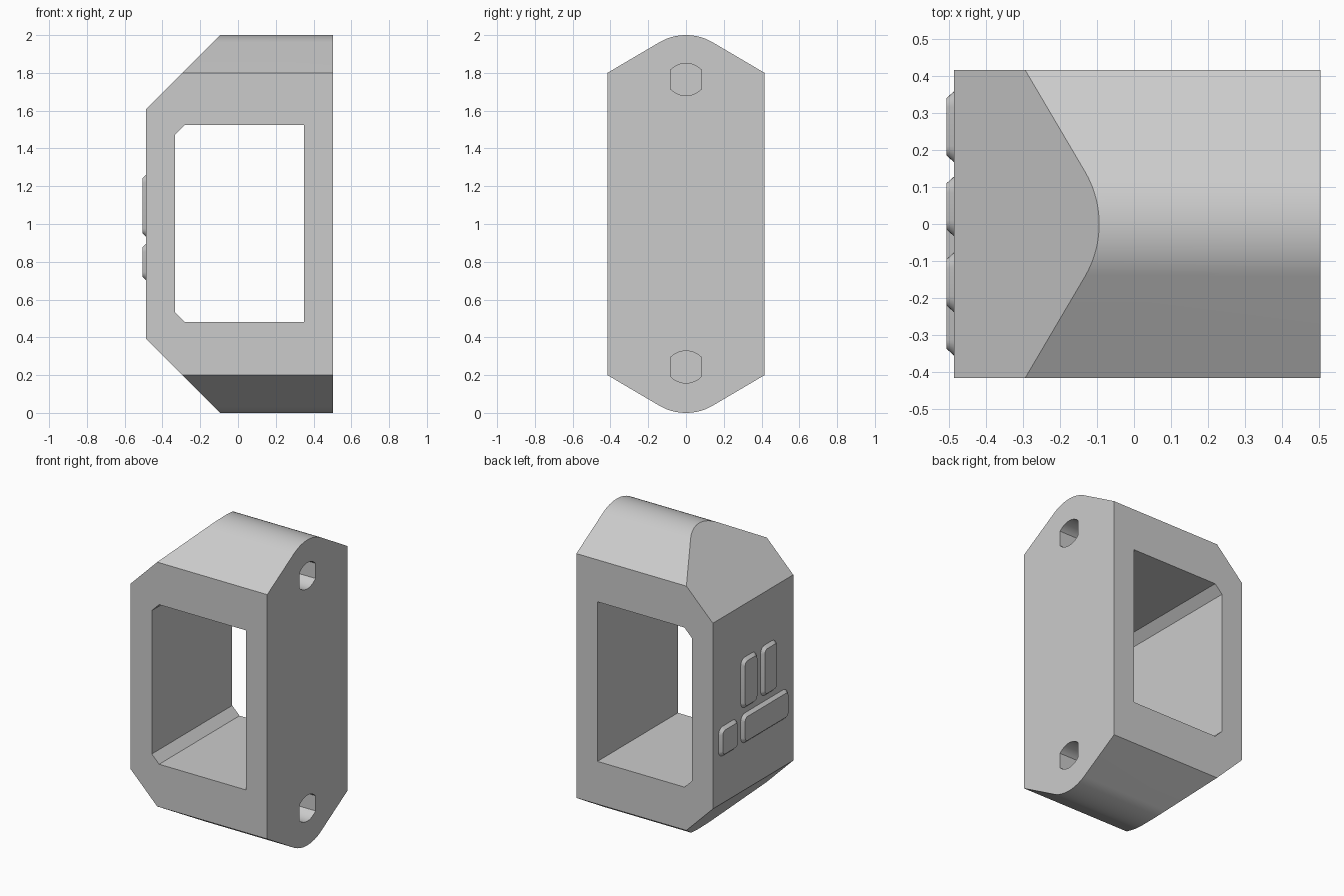
import bpy, bmesh
from math import sin, cos, radians, pi, asin
from mathutils import Vector

if "Cube" in bpy.data.objects:
    bpy.data.objects.remove(bpy.data.objects["Cube"])

grey = bpy.data.materials.new("light_grey")
grey.use_nodes = True
grey.diffuse_color = (0.6, 0.6, 0.6, 1)
grey.node_tree.nodes["Principled BSDF"].inputs["Base Color"].default_value = (0.6, 0.6, 0.6, 1)

RIGHT, LEFT, HALF = 0.503, -0.486, 0.416


def loft(name, near, far, cuts=()):
    """Solid between two matching outlines, trimmed by planes."""
    bm = bmesh.new()
    a = [bm.verts.new(p) for p in near]
    b = [bm.verts.new(p) for p in far]
    n = len(a)
    bm.faces.new(a)
    bm.faces.new(b[::-1])
    for i in range(n):
        bm.faces.new((a[i], b[i], b[(i + 1) % n], a[(i + 1) % n]))
    for point, normal in cuts:
        res = bmesh.ops.bisect_plane(
            bm, geom=bm.verts[:] + bm.edges[:] + bm.faces[:],
            plane_co=point, plane_no=normal, clear_outer=True)
        edges = [e for e in res["geom_cut"] if isinstance(e, bmesh.types.BMEdge)]
        bmesh.ops.contextual_create(bm, geom=edges)
    bmesh.ops.recalc_face_normals(bm, faces=bm.faces[:])
    mesh = bpy.data.meshes.new(name)
    bm.to_mesh(mesh)
    bm.free()
    mesh.materials.append(grey)
    obj = bpy.data.objects.new(name, mesh)
    bpy.context.collection.objects.link(obj)
    return obj


def activate(obj):
    bpy.ops.object.select_all(action='DESELECT')
    obj.select_set(True)
    bpy.context.view_layer.objects.active = obj


def along_x(points, x0, x1):
    return [(x0, y, z) for y, z in points], [(x1, y, z) for y, z in points]


def arc(radius, centre, mid, spread, steps):
    """Arc of (y, z) points around the x axis direction."""
    return [(radius * cos(t), centre + radius * sin(t)) for t in
            (mid - spread + 2 * spread * i / steps for i in range(steps + 1))]


# Body: pitched ends with rounded ridges, left corners cut at 45 degrees
r = 0.28
outline = [(HALF, 0.2), (HALF, 1.8)] + arc(r, 2 - r, pi / 2, radians(30), 20)
outline += [(-HALF, 1.8), (-HALF, 0.2)] + arc(r, r, -pi / 2, radians(30), 20)
body = loft("body", *along_x(outline, LEFT, RIGHT), cuts=[
    (Vector((-0.094, 0, 2)), Vector((-1, 0, 1))),
    (Vector((-0.094, 0, 0)), Vector((-1, 0, -1)))])

# Window through the body, left corners chamfered
window = [(-0.28, 0.48), (0.35, 0.48), (0.35, 1.525),
          (-0.28, 1.525), (-0.333, 1.472), (-0.333, 0.533)]
cutters = [loft("window_cutter", [(x, -1, z) for x, z in window],
                [(x, 1, z) for x, z in window])]

# Blind flat-sided holes in the left side
hr, half_w, half_h = 0.115, 0.083, 0.085
for z in (0.243, 1.765):
    spread = asin(half_w / hr)
    hole = arc(hr, z + half_h - hr, pi / 2, spread, 12)
    hole += arc(hr, z - half_h + hr, -pi / 2, spread, 12)
    cutters.append(loft("hole_cutter", *along_x(hole, 0.0, 0.7)))

for cutter in cutters:
    cutter.hide_render = True
    mod = body.modifiers.new("cut", 'BOOLEAN')
    mod.operation, mod.solver, mod.object = 'DIFFERENCE', 'EXACT', cutter
    activate(body)
    bpy.ops.object.modifier_apply(modifier=mod.name)
    bpy.data.objects.remove(cutter)


def rounded(y0, y1, z0, z1, inset, radius=0.045):
    pts = []
    corners = [(y1, z1), (y0, z1), (y0, z0), (y1, z0)]
    signs = [(-1, -1), (1, -1), (1, 1), (-1, 1)]
    for k, ((y, z), (sy, sz)) in enumerate(zip(corners, signs)):
        for i in range(7):
            t = (k + i / 6) * pi / 2
            pts.append((y + sy * radius + (radius - inset) * cos(t),
                        z + sz * radius + (radius - inset) * sin(t)))
    return pts


# Raised rounded pads with bevelled rims on the right side
pads = {"small_pad": (0.165, 0.36, 0.70, 0.897),
        "wide_pad": (-0.357, 0.13, 0.70, 0.897),
        "rear_tall_pad": (-0.035, 0.13, 0.93, 1.263),
        "front_tall_pad": (-0.24, -0.075, 0.93, 1.263)}
objects = [body]
for name, size in pads.items():
    base = [(LEFT + 0.002, y, z) for y, z in rounded(*size, 0)]
    top = [(-0.506, y, z) for y, z in rounded(*size, 0.02)]
    objects.append(loft(name, base, top))

for obj in objects:
    activate(obj)
    bpy.ops.object.shade_smooth_by_angle(angle=radians(25))
